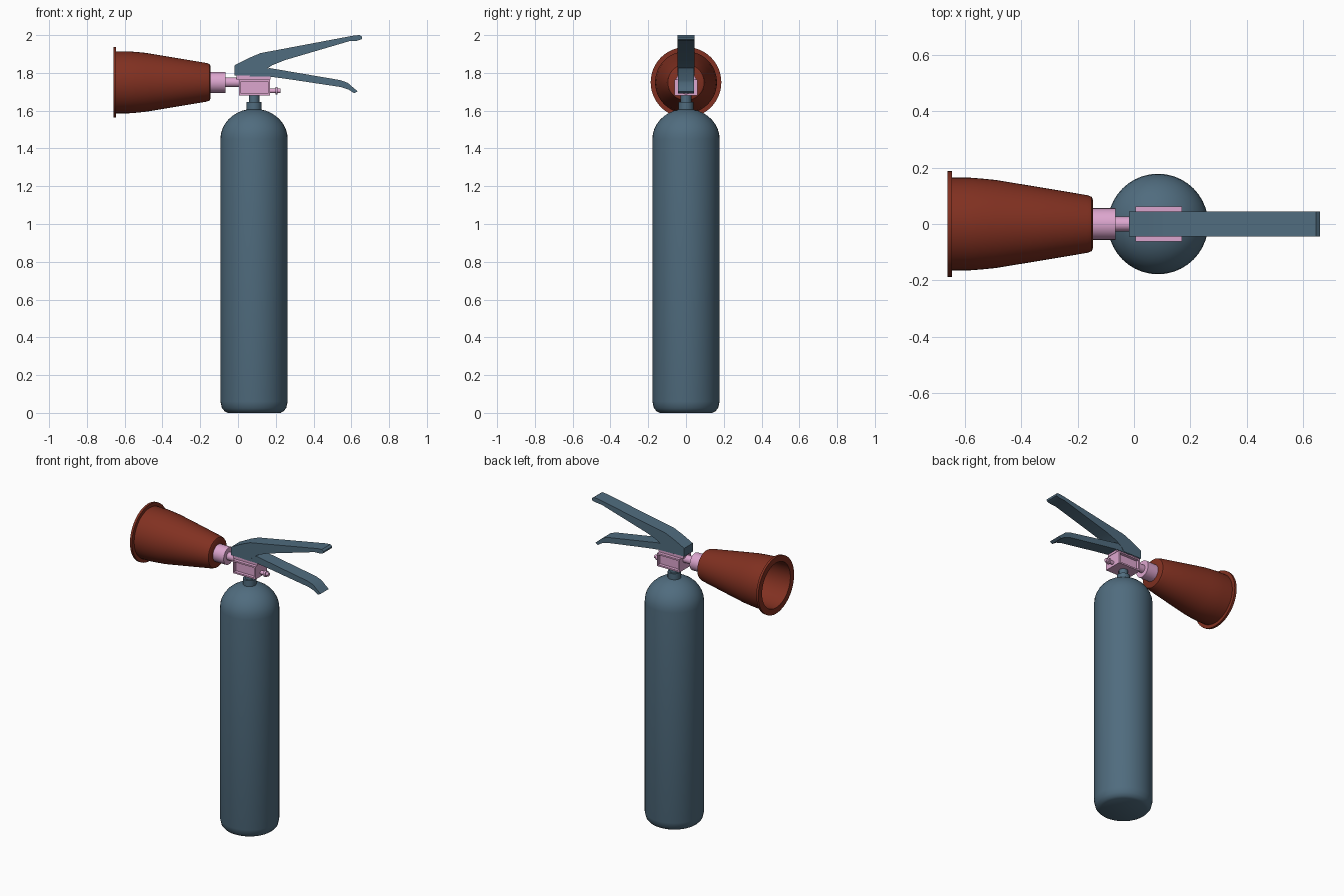
import bpy, bmesh, math
from mathutils import Matrix

if "Cube" in bpy.data.objects:
    bpy.data.objects.remove(bpy.data.objects["Cube"])


def material(name, rgb):
    m = bpy.data.materials.new(name)
    m.diffuse_color = (*rgb, 1)
    m.use_nodes = True
    m.node_tree.nodes["Principled BSDF"].inputs["Base Color"].default_value = m.diffuse_color
    return m


STEEL = material("steel_blue", (0.08, 0.15, 0.21))
RED = material("horn_red", (0.22, 0.03, 0.015))
PINK = material("valve_pink", (0.72, 0.38, 0.62))


def finish(bm, name, mat, smooth=None):
    bmesh.ops.recalc_face_normals(bm, faces=bm.faces[:])
    me = bpy.data.meshes.new(name)
    bm.to_mesh(me)
    bm.free()
    me.materials.append(mat)
    ob = bpy.data.objects.new(name, me)
    bpy.context.collection.objects.link(ob)
    if smooth:
        bpy.ops.object.select_all(action='DESELECT')
        ob.select_set(True)
        bpy.context.view_layer.objects.active = ob
        bpy.ops.object.shade_smooth_by_angle(angle=math.radians(smooth))
    return ob


def lathe(name, profile, mat, matrix, seg=40, smooth=32):
    """Revolve (radius, height) points about z, cap both ends, then place."""
    bm = bmesh.new()
    rings = [[bm.verts.new((r * math.cos(2 * math.pi * i / seg),
                            r * math.sin(2 * math.pi * i / seg), h))
              for i in range(seg)] for r, h in profile]
    for a, b in zip(rings, rings[1:]):
        for i in range(seg):
            j = (i + 1) % seg
            bm.faces.new((a[i], a[j], b[j], b[i]))
    bm.faces.new(rings[0])
    bm.faces.new(rings[-1])
    bm.transform(matrix)
    return finish(bm, name, mat, smooth)


def box(name, x, y, z, mat, recess=False):
    bm = bmesh.new()
    bmesh.ops.create_cube(bm, size=1)
    bm.transform(Matrix.Translation((sum(x) / 2, sum(y) / 2, sum(z) / 2))
                 @ Matrix.Diagonal((x[1] - x[0], y[1] - y[0], z[1] - z[0], 1)))
    if recess:
        bm.normal_update()
        sides = [f for f in bm.faces if abs(f.normal.y) > 0.9]
        bmesh.ops.inset_individual(bm, faces=sides, thickness=0.014)
        bmesh.ops.inset_individual(bm, faces=sides, thickness=0.002, depth=-0.018)
    return finish(bm, name, mat)


def lever(name, outline, half):
    """Extrude an (x, z) side outline across y."""
    bm = bmesh.new()
    f = bm.faces.new([bm.verts.new((x, -half, z)) for x, z in outline])
    new = bmesh.ops.extrude_face_region(bm, geom=[f])['geom']
    bmesh.ops.translate(bm, vec=(0, 2 * half, 0),
                        verts=[v for v in new if isinstance(v, bmesh.types.BMVert)])
    return finish(bm, name, STEEL, 25)


CX, HZ = 0.085, 1.75
UP = Matrix.Translation((CX, 0, 0))
# local z maps to world -x for the horn, +x for the side outlet
LEFT = Matrix.Translation((0, 0, HZ)) @ Matrix.Rotation(-math.pi / 2, 4, 'Y')
RIGHT = Matrix.Translation((0, 0, 1.705)) @ Matrix.Rotation(math.pi / 2, 4, 'Y')

# cylinder tank with domed shoulder
dome = [(0.178 * math.cos(t), 1.45 + 0.16 * math.sin(t))
        for t in [math.radians(a) for a in range(0, 81, 10)]]
lathe("tank", [(0.14, 0), (0.155, 0.008), (0.17, 0.025), (0.178, 0.06)] + dome,
      STEEL, UP)
lathe("neck", [(0.04, 1.58), (0.04, 1.645), (0.028, 1.645), (0.028, 1.69)],
      STEEL, UP, 24)

# valve block with recessed sides, top plate and side outlet
box("valve_block", (0.005, 0.17), (-0.062, 0.062), (1.68, 1.765), PINK, True)
box("valve_top_plate", (-0.008, 0.172), (-0.04, 0.04), (1.765, 1.785), PINK)
lathe("side_outlet", [(0.012, 0.16), (0.012, 0.198), (0.02, 0.198),
                      (0.02, 0.21), (0.012, 0.21), (0.012, 0.226)],
      PINK, RIGHT, 20)

# pipe and collar joining valve to horn
lathe("horn_pipe", [(0.026, -0.02), (0.026, 0.075)], PINK, LEFT, 24)
lathe("horn_collar", [(0.056, 0.066), (0.056, 0.16)], PINK, LEFT, 32)

# hollow discharge horn with lip
lathe("horn", [(0.085, 0.145), (0.096, 0.15), (0.102, 0.165), (0.133, 0.35),
               (0.156, 0.49), (0.161, 0.54), (0.164, 0.58), (0.164, 0.645),
               (0.187, 0.645), (0.187, 0.66), (0.148, 0.66), (0.146, 0.56),
               (0.14, 0.49), (0.117, 0.35), (0.085, 0.18)], RED, LEFT, 48)

# squeeze levers
lever("upper_lever", [(-0.018, 1.785), (-0.018, 1.84), (0.06, 1.88), (0.12, 1.905),
                      (0.185, 1.917), (0.615, 1.998), (0.645, 2.0), (0.658, 1.99),
                      (0.655, 1.978), (0.63, 1.97), (0.59, 1.968), (0.25, 1.868),
                      (0.18, 1.84), (0.135, 1.81), (0.12, 1.785)], 0.045)
lever("lower_lever", [(0.06, 1.782), (0.1, 1.82), (0.17, 1.825), (0.54, 1.762),
                      (0.58, 1.748), (0.61, 1.722), (0.634, 1.702), (0.615, 1.692),
                      (0.585, 1.712), (0.545, 1.725), (0.26, 1.768), (0.17, 1.78)],
      0.043)
